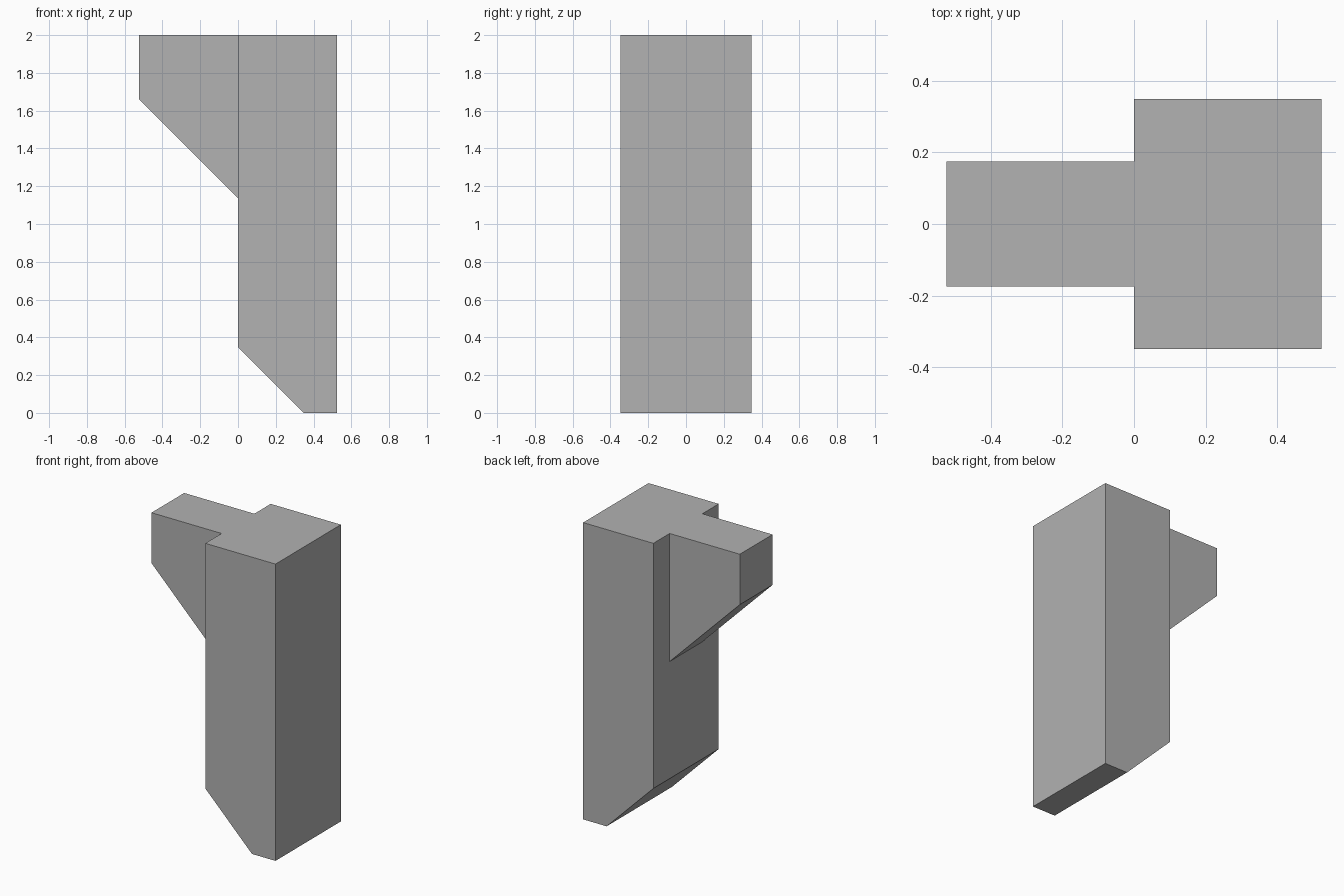
import bpy
import bmesh

cube = bpy.data.objects.get("Cube")
if cube:
    bpy.data.objects.remove(cube, do_unlink=True)

# Single plain grey
grey = bpy.data.materials.new("plain grey")
grey.use_nodes = True
color = (0.445, 0.445, 0.445, 1)
grey.diffuse_color = color
grey.node_tree.nodes["Principled BSDF"].inputs["Base Color"].default_value = color


def extruded_profile(name, profile, half_depth):
    """Solid made by extruding an (x, z) outline along y."""
    bm = bmesh.new()
    face = bm.faces.new([bm.verts.new((x, -half_depth, z)) for x, z in profile])
    extruded = bmesh.ops.extrude_face_region(bm, geom=[face])["geom"]
    moved = [v for v in extruded if isinstance(v, bmesh.types.BMVert)]
    bmesh.ops.translate(bm, verts=moved, vec=(0, 2 * half_depth, 0))
    bmesh.ops.recalc_face_normals(bm, faces=bm.faces)
    mesh = bpy.data.meshes.new(name)
    bm.to_mesh(mesh)
    bm.free()
    mesh.materials.append(grey)
    obj = bpy.data.objects.new(name, mesh)
    bpy.context.collection.objects.link(obj)
    return obj


edge = 0.523   # half of the overall width
top = 2.0

# Column with a chamfered foot
column = extruded_profile(
    "bracketed_column",
    [(edge, 0), (edge, top), (0, top), (0, 0.348), (0.348, 0)],
    0.348)

# Narrower bracket with a sloped underside, rooted inside the column
root = 0.1
bracket = extruded_profile(
    "bracket",
    [(root, top), (-edge, top), (-edge, 1.66), (0, 1.137), (root, 1.137)],
    0.174)
bracket.hide_render = True

# Fuse both into one solid
union = column.modifiers.new("join bracket", "BOOLEAN")
union.operation = "UNION"
union.solver = "EXACT"
union.object = bracket
bpy.context.view_layer.objects.active = column
bpy.ops.object.modifier_apply(modifier=union.name)
bpy.data.objects.remove(bracket, do_unlink=True)

# Merge the coplanar faces left on top
bm = bmesh.new()
bm.from_mesh(column.data)
bmesh.ops.dissolve_limit(bm, angle_limit=0.01, verts=bm.verts, edges=bm.edges)
bm.to_mesh(column.data)
bm.free()
